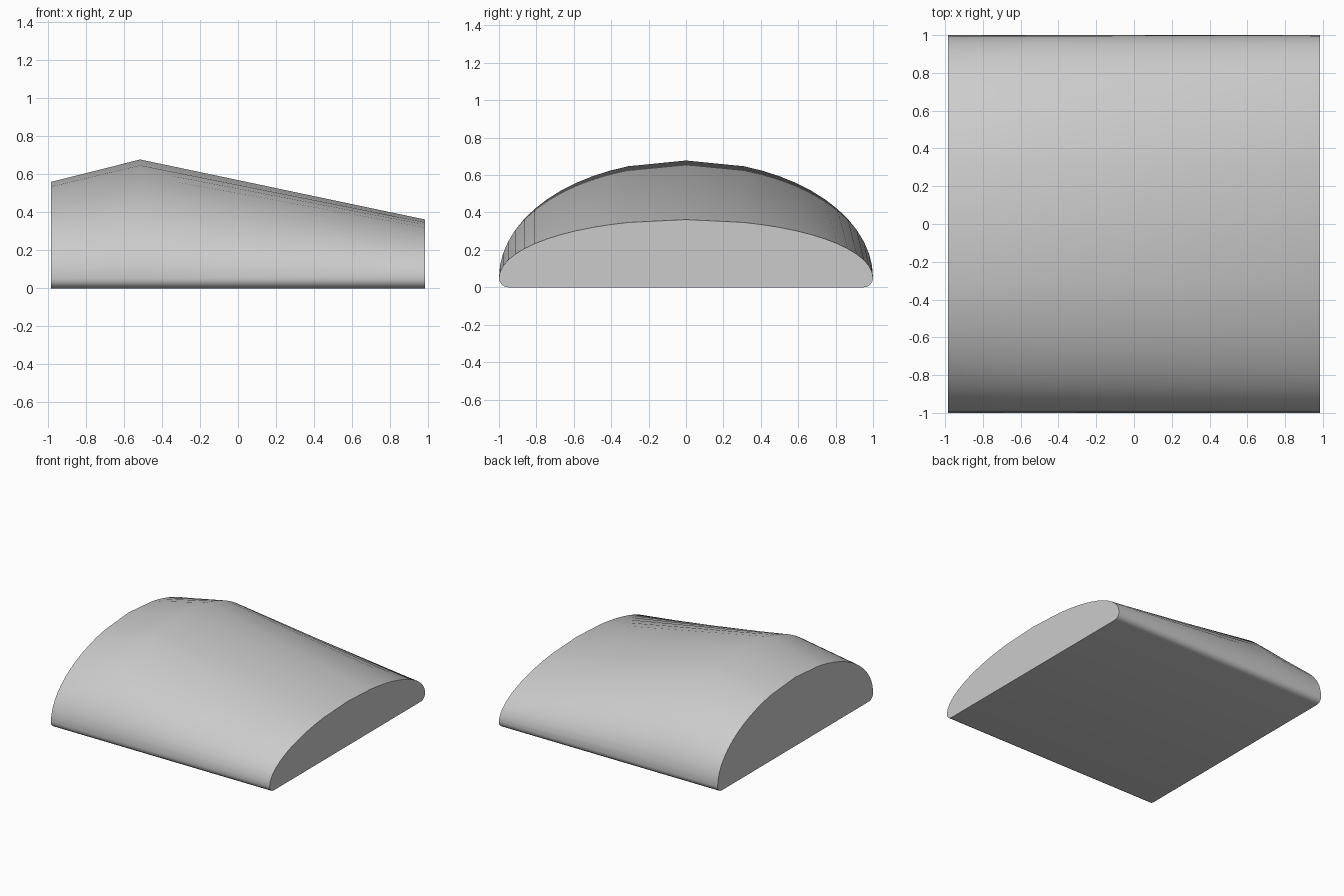
import bpy
import bmesh
from math import sin, cos, radians

cube = bpy.data.objects.get("Cube")
if cube:
    bpy.data.objects.remove(cube)

grey = bpy.data.materials.new("plain grey")
grey.use_nodes = True
COLOUR = (0.6, 0.6, 0.6, 1)
grey.diffuse_color = COLOUR
grey.node_tree.nodes["Principled BSDF"].inputs["Base Color"].default_value = COLOUR

RIM = 0.05  # height of the widest line and radius of the lower edge


def half_section(height):
    """(y, z) points from the crown down to the flat base on one side."""
    dome = [0, 18] + list(range(24, 91, 6))
    pts = [(sin(radians(a)), RIM + (height - RIM) * cos(radians(a))) for a in dome]
    for a in (22.5, 45, 67.5, 90):
        pts.append((1 - RIM + RIM * cos(radians(a)), RIM - RIM * sin(radians(a))))
    return pts


def section(height):
    half = half_section(height)
    return half + [(-y, z) for y, z in reversed(half[1:])]


# Domed body lofted through the two ends and the ridge
bm = bmesh.new()
rings = []
for x, height in ((-0.985, 0.56), (-0.515, 0.678), (0.985, 0.362)):
    rings.append([bm.verts.new((x, y, z)) for y, z in section(height)])
count = len(rings[0])
for a, b in zip(rings, rings[1:]):
    for i in range(count):
        j = (i + 1) % count
        bm.faces.new((a[i], a[j], b[j], b[i]))
bm.faces.new(rings[0])
bm.faces.new(rings[-1])
bmesh.ops.recalc_face_normals(bm, faces=bm.faces[:])

mesh = bpy.data.meshes.new("domed_body")
bm.to_mesh(mesh)
bm.free()
mesh.materials.append(grey)
body = bpy.data.objects.new("domed_body", mesh)
bpy.context.collection.objects.link(body)
bpy.context.view_layer.objects.active = body
body.select_set(True)
bpy.ops.object.shade_smooth_by_angle(angle=radians(35))
